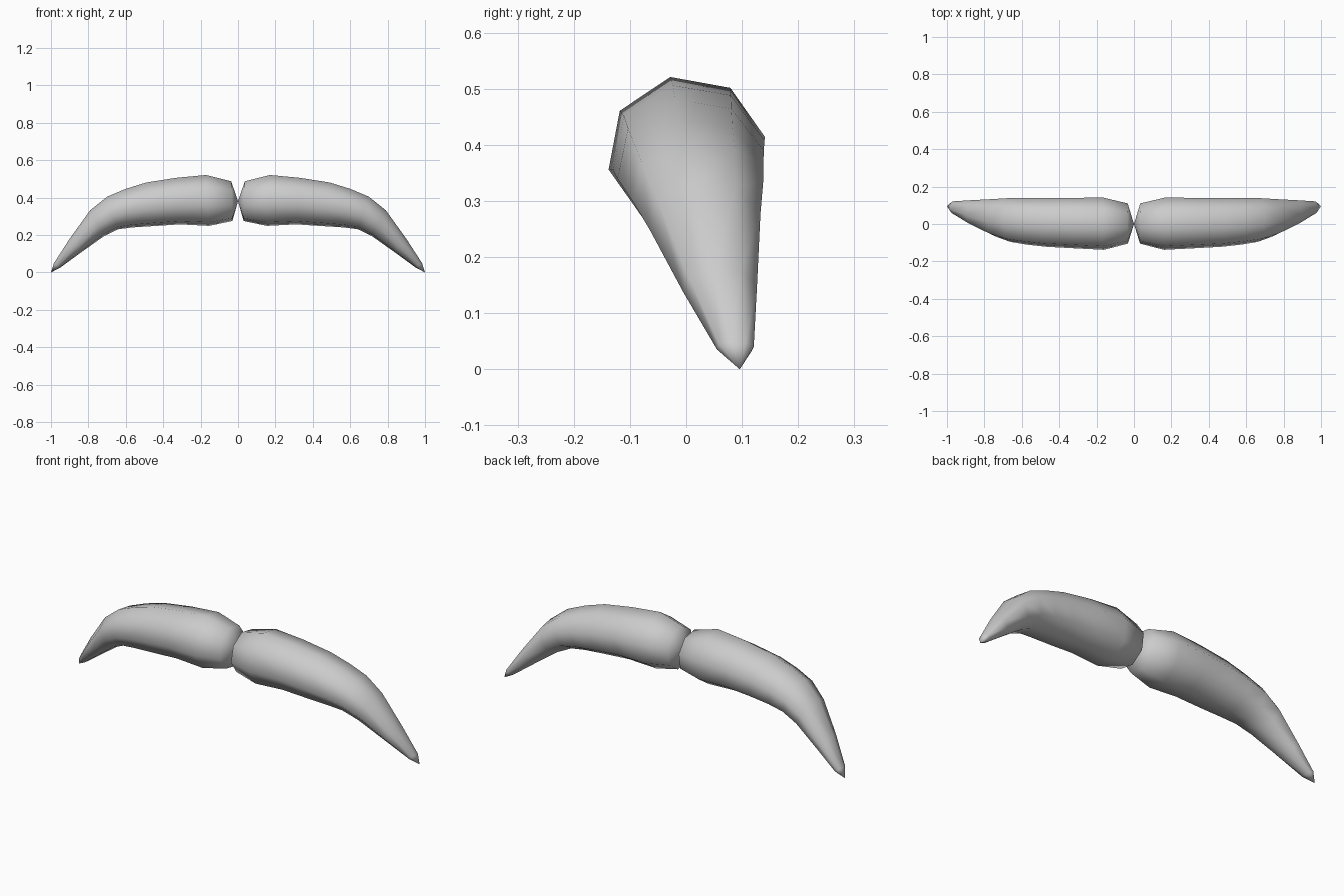
import bpy, bmesh, math
from mathutils import Vector

if "Cube" in bpy.data.objects:
    bpy.data.objects.remove(bpy.data.objects["Cube"])

SIDES = 8
PHASE = math.radians(12)

# Cross-sections: top (x, z), bottom (x, z), front y, back y
sections = [
    ((.036, .487), (.030, .275), -.105, .110),
    ((.170, .521), (.155, .249), -.138, .141),
    ((.330, .506), (.310, .257), -.130, .140),
    ((.490, .481), (.450, .248), -.122, .139),
    ((.600, .447), (.560, .241), -.110, .138),
    ((.700, .405), (.640, .231), -.095, .138),
    ((.790, .333), (.715, .195), -.065, .133),
    ((.900, .180), (.835, .110), -.005, .127),
    ((.984, .050), (.950, .026), .055, .121),
]
inner_point = (0, 0, .38)
tip_point = (1, .096, 0)


def ring(bm, top, bottom, front, back):
    t, b = Vector((top[0], 0, top[1])), Vector((bottom[0], 0, bottom[1]))
    centre = (t + b) / 2 + Vector((0, (front + back) / 2, 0))
    up = (t - b) / 2
    side = Vector((0, (back - front) / 2, 0))
    # Slight scale so that the corners reach the given extents
    k = 1 / math.cos(PHASE)
    verts = []
    for i in range(SIDES):
        a = PHASE + i * math.tau / SIDES
        verts.append(bm.verts.new(centre + k * (side * math.cos(a) + up * math.sin(a))))
    return verts


# One half: lofted tapering curl, closed to a point at both ends
bm = bmesh.new()
rings = [ring(bm, *s) for s in sections]
inner, tip = bm.verts.new(inner_point), bm.verts.new(tip_point)
for i in range(SIDES):
    j = (i + 1) % SIDES
    for r0, r1 in zip(rings, rings[1:]):
        bm.faces.new((r0[i], r0[j], r1[j], r1[i]))
    bm.faces.new((inner, rings[0][j], rings[0][i]))
    bm.faces.new((tip, rings[-1][i], rings[-1][j]))
bmesh.ops.recalc_face_normals(bm, faces=bm.faces)

mesh = bpy.data.meshes.new("moustache")
bm.to_mesh(mesh)
bm.free()
moustache = bpy.data.objects.new("moustache", mesh)
bpy.context.collection.objects.link(moustache)
for p in mesh.polygons:
    p.use_smooth = True

# Other half by mirroring
mirror = moustache.modifiers.new("Mirror", 'MIRROR')
mirror.use_axis = (True, False, False)
mirror.use_mirror_merge = False
